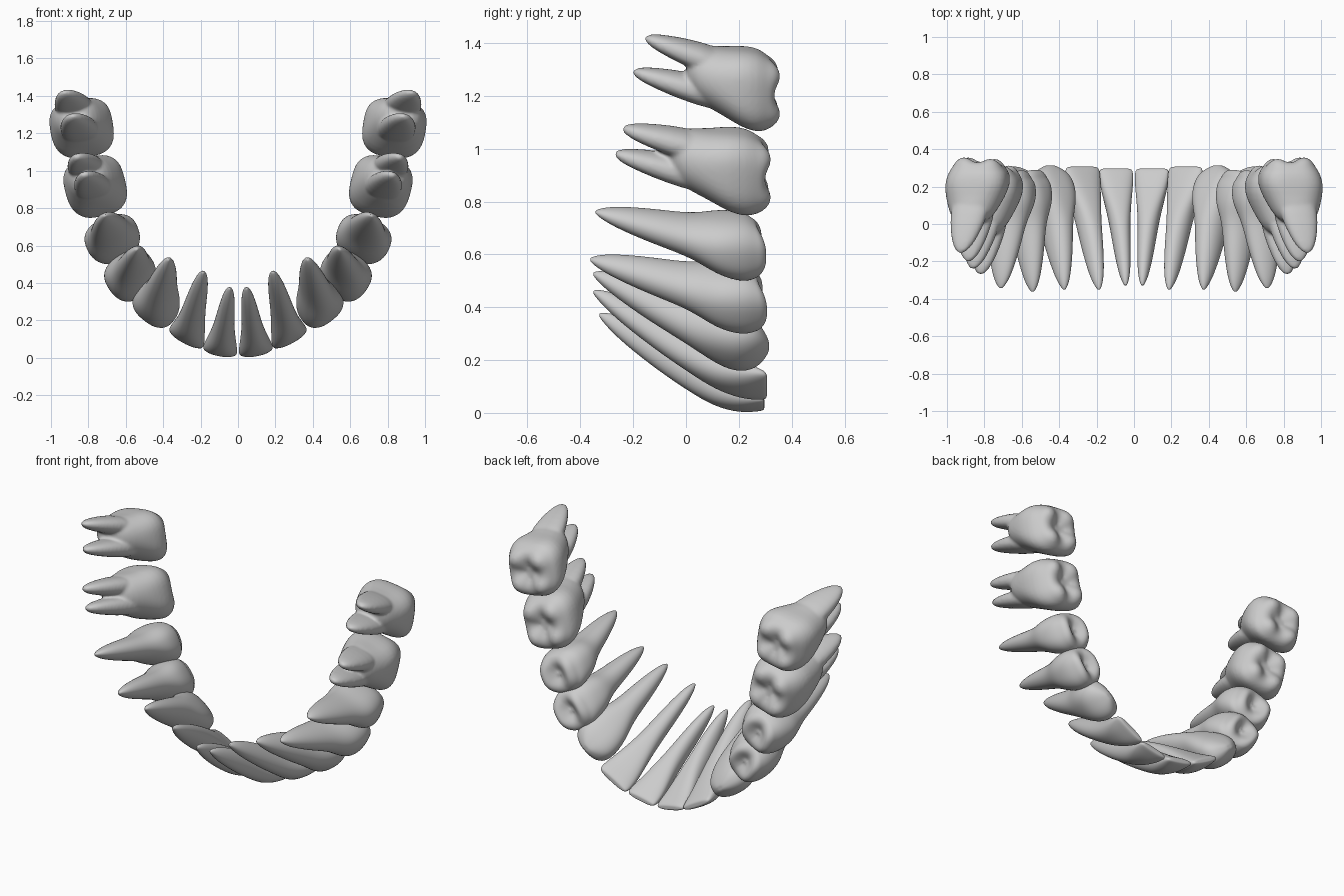
import bpy, bmesh
from math import sin, cos, pi, radians

if "Cube" in bpy.data.objects:
    bpy.data.objects.remove(bpy.data.objects["Cube"])

SEG = 24
# how far the tooth axis has moved from crown centre to root tip at fraction t
BEND = [(0, -.06), (.15, .01), (.32, .17), (.48, .37), (.8, .76), (1, 1)]
# side profiles: fraction of length, width, depth
INCISOR = [(0, .8, .14), (.012, .94, .25), (.05, 1, .38), (.15, .95, .66), (.3, .75, .97), (.45, .6, 1.02),
           (.65, .5, .93), (.85, .37, .65), (.95, .23, .36), (1, .08, .1)]
CANINE = [(0, .2, .14), (.03, .55, .36), (.08, .88, .62), (.17, 1, .9), (.28, .92, 1), (.4, .72, .98),
          (.5, .59, .9), (.7, .47, .72), (.88, .3, .44), (.96, .17, .24), (1, .06, .07)]
PREMOLAR = [(.08, .88, .76), (.15, 1, .92), (.28, .9, 1), (.38, .74, .88), (.48, .59, .72),
            (.65, .49, .6), (.82, .36, .43), (.94, .21, .26), (1, .06, .07)]
MOLAR = [(.1, .9, .8), (.17, 1, .93), (.28, .97, 1), (.4, .84, .92), (.5, .73, .76), (.6, .63, .62), (.67, .38, .38)]
ROOT = [(.3, .28, .45), (.5, .36, .58), (.68, .32, .52), (.84, .24, .39), (.95, .16, .24), (1, .06, .08)]
# biting surface: radius fraction, cusp height fraction, from the centre outwards
CAP = [(.2, .2), (.4, .65), (.6, 1), (.78, .92), (.93, .5)]


def bend(t):
    for (a, u), (b, v) in zip(BEND, BEND[1:]):
        if t <= b:
            return u + (v - u) * (t - a) / (b - a)
    return 1


def loft(bm, rings):
    """Skin closed rings, closing both ends with a centre vertex."""
    vs = [[bm.verts.new(p) for p in r] for r in rings]
    n = SEG
    for a, b in zip(vs, vs[1:]):
        for i in range(n):
            bm.faces.new((a[i], a[(i + 1) % n], b[(i + 1) % n], b[i]))
    for r, flip in ((vs[0], True), (vs[-1], False)):
        c = bm.verts.new([sum(v.co[k] for v in r) / n for k in range(3)])
        for i in range(n):
            e = (r[i], r[(i + 1) % n], c)
            bm.faces.new(e[::-1] if flip else e)


def tooth(name, kind, cx, cz, angle, w, d, top, tips):
    A = radians(angle)
    ca, sa = cos(A), sin(A)
    cusps = {"premolar": 1, "molar": 2}.get(kind, 0)
    H = {"premolar": .045, "molar": .055}.get(kind, 0)
    tilt = {"premolar": .035, "molar": .02}.get(kind, 0)

    def ring(t, kw, kd, tip, y=None, lift=0, p=2.3, off=0):
        s = bend(t)
        x0 = cx + s * (tip[0] - cx) + off * (1 - s) * ca
        z0 = cz + s * (tip[2] - cz) + off * (1 - s) * sa
        y0 = top + t * (tip[1] - top) if y is None else y
        pts = []
        for i in range(SEG):
            th = 2 * pi * (i + .5) / SEG
            c, q = cos(th), sin(th)
            u = abs(c) ** (2 / p) * (1 if c > 0 else -1)
            v = abs(q) ** (2 / p) * (1 if q > 0 else -1)
            cusp = abs(sin(cusps * th)) if cusps else 1
            g = 1 - .07 * (1 - cusp) if cusps == 2 and t < .45 and not off else 1
            yy = y0 + lift * (.35 + .65 * cusp)
            if t < .12:
                yy -= tilt * (1 - v * kd) / 2
            a, b = u * kw * w * g, v * kd * d * g
            pts.append((x0 + a * ca + b * sa, yy, z0 + a * sa - b * ca))
        return pts

    mid = [sum(c) / len(tips) for c in zip(*tips)]
    prof = {"incisor": INCISOR, "canine": CANINE, "premolar": PREMOLAR, "molar": MOLAR}[kind]
    bm = bmesh.new()
    rings = []
    if cusps:
        t0, w0, d0 = prof[0]
        rings = [ring(t0, w0 * f, d0 * f, mid, top - H, H * h, 2.5) for f, h in CAP]
        rings.append(ring(t0, w0, d0, mid, top - H, 0, 2.5))
        prof = prof[1:]
    rings += [ring(t, a, b, mid, p=2.5 if t < .35 else 2.1) for t, a, b in prof]
    loft(bm, rings)
    # separate roots for the molars
    if kind == "molar":
        for tip, off in zip(tips, (-.055, .055)):
            loft(bm, [ring(t, a, b, tip, off=off) for t, a, b in ROOT])
    bmesh.ops.recalc_face_normals(bm, faces=bm.faces)
    for f in bm.faces:
        f.smooth = True
    me = bpy.data.meshes.new(name)
    bm.to_mesh(me)
    bm.free()
    ob = bpy.data.objects.new(name, me)
    bpy.context.collection.objects.link(ob)
    sub = ob.modifiers.new("round", "SUBSURF")
    sub.levels = sub.render_levels = 1 if kind == "molar" else 2
    if kind == "molar":
        # fuse crown and roots
        r = ob.modifiers.new("fuse", "REMESH")
        r.mode = "VOXEL"
        r.voxel_size = .009
        r.use_smooth_shade = True
        sm = ob.modifiers.new("soften", "SMOOTH")
        sm.factor = .5
        sm.iterations = 5
    m = ob.modifiers.new("other_side", "MIRROR")
    m.use_mirror_merge = False


# lower arch, from the middle to the back (each mirrored to the other side)
tooth("central_incisor", "incisor", .094, .053, 11, .094, .08, .297, [(.045, -.328, .37)])
tooth("lateral_incisor", "incisor", .272, .122, 29, .105, .084, .307, [(.188, -.35, .457)])
tooth("canine", "canine", .443, .268, 38, .13, .116, .314, [(.373, -.35, .525)])
tooth("first_premolar", "premolar", .58, .43, 55, .13, .142, .318, [(.542, -.362, .58)])
tooth("second_premolar", "premolar", .668, .627, 67, .126, .154, .315, [(.712, -.342, .76)])
tooth("first_molar", "molar", .753, .906, 76, .17, .177, .332, [(.82, -.27, .98), (.86, -.24, 1.075)])
tooth("second_molar", "molar", .826, 1.217, 81, .165, .183, .367, [(.885, -.2, 1.29), (.925, -.155, 1.417)])
